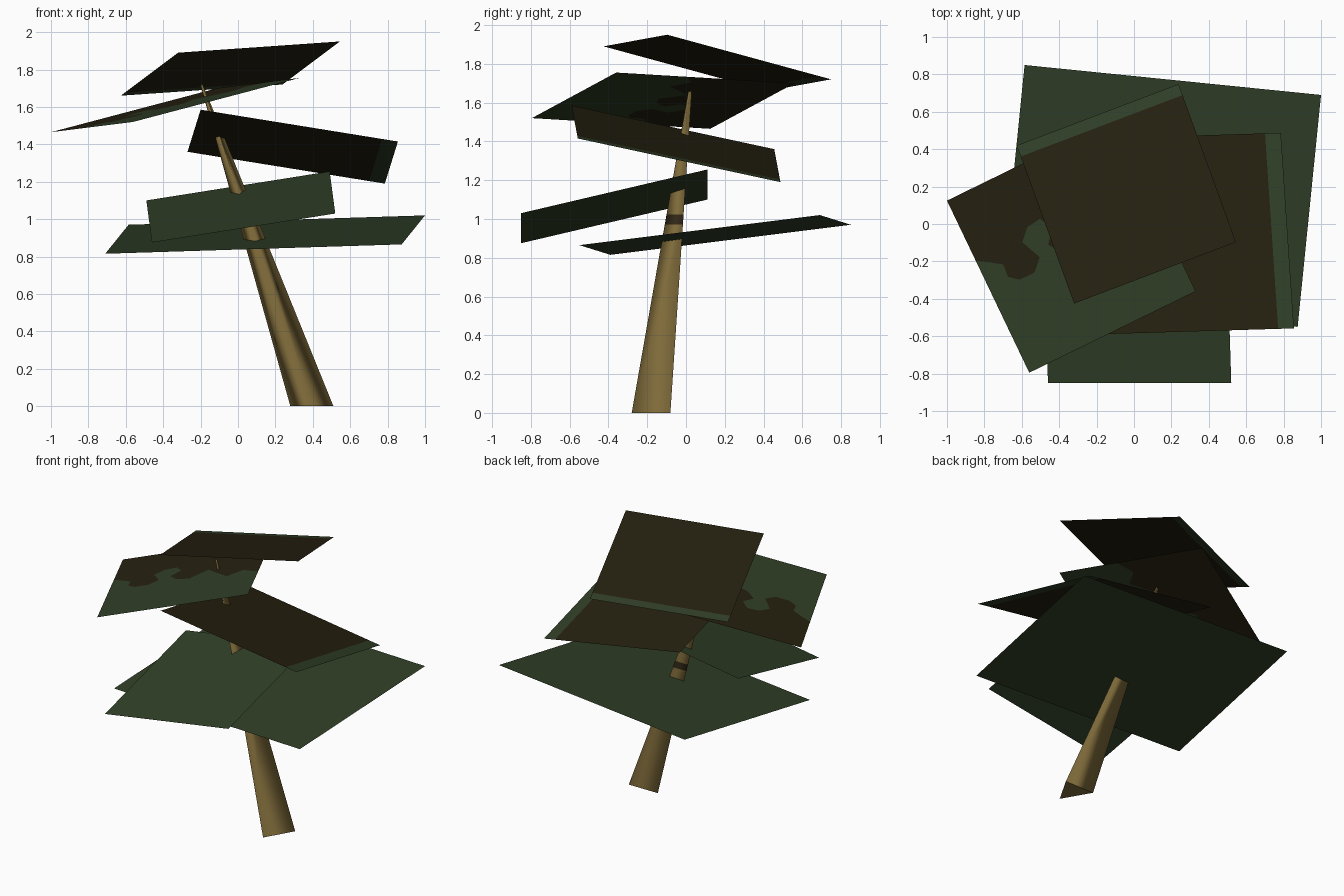
import bpy
import bmesh
from math import sin, cos, tau, pi
from mathutils import Vector

cube = bpy.data.objects.get("Cube")
if cube:
    bpy.data.objects.remove(cube, do_unlink=True)


def material(name, rgb):
    m = bpy.data.materials.new(name)
    m.use_nodes = True
    m.diffuse_color = (*rgb, 1)
    bsdf = m.node_tree.nodes["Principled BSDF"]
    bsdf.inputs["Base Color"].default_value = (*rgb, 1)
    bsdf.inputs["Roughness"].default_value = 0.9
    return m


GREEN = material("leaf_green", (0.030, 0.050, 0.020))
BROWN = material("leaf_brown", (0.019, 0.015, 0.005))
BARK = material("bark_tan", (0.21, 0.145, 0.042))
DARK_BARK = material("bark_dark", (0.03, 0.02, 0.008))


def finish(bm, name, materials):
    mesh = bpy.data.meshes.new(name)
    bm.to_mesh(mesh)
    bm.free()
    for m in materials:
        mesh.materials.append(m)
    obj = bpy.data.objects.new(name, mesh)
    bpy.context.collection.objects.link(obj)
    return obj


def leaf(name, origin, u_corner, v_corner, border=None):
    """Flat square sheet; a border line in (u, v) parts brown from green."""
    o = Vector(origin)
    u, v = Vector(u_corner) - o, Vector(v_corner) - o
    bm = bmesh.new()

    def row(points):
        return [bm.verts.new(o + u * a + v * b) for a, b in points]

    near, far = row([(0, 0), (1, 0)]), row([(0, 1), (1, 1)])
    if border:
        line = row(border)
        bm.faces.new(near + line[::-1]).material_index = 1
        bm.faces.new(line + far[::-1])
    else:
        bm.faces.new(near + far[::-1])
    bm.normal_update()
    for f in bm.faces:
        if f.normal.z < 0:
            f.normal_flip()
    return finish(bm, name, [GREEN, BROWN])


# Leaf sheets from bottom to top
leaf("leaf_sheet_lowest", (-0.71, -0.39, 0.815), (0.875, -0.55, 0.865),
     (-0.585, 0.85, 0.97))
leaf("leaf_sheet_front", (-0.46, -0.85, 0.875), (0.52, -0.85, 1.03),
     (-0.49, 0.11, 1.10))
leaf("leaf_sheet_left", (-0.27, 0.455, 1.36), (-0.2, -0.59, 1.585),
     (0.785, 0.487, 1.19), [(0, 0.92), (1, 0.92)])
wavy = [(0, 0.35), (0.065, 0.39), (0.125, 0.43), (0.12, 0.5), (0.17, 0.54),
        (0.26, 0.54), (0.32, 0.48), (0.27, 0.37), (0.33, 0.31), (0.41, 0.3),
        (0.45, 0.37), (0.39, 0.44), (0.44, 0.51), (0.53, 0.54), (0.64, 0.43),
        (0.79, 0.6), (0.89, 0.53), (1, 0.6)]
leaf("leaf_sheet_right", (-1, 0.125, 1.465), (-0.11, 0.56, 1.70),
     (-0.56, -0.795, 1.52), wavy)
leaf("leaf_sheet_top", (-0.32, -0.425, 1.89), (0.545, -0.097, 1.95),
     (-0.627, 0.42, 1.66), [(0, 0.93), (1, 0.93)])

# Leaning three-sided trunk, tapering to a near point, with a dark band
bm = bmesh.new()
base, tip = Vector((0.395, -0.147, 0)), Vector((-0.195, 0.03, 1.72))
rings = []
for t in (0, 0.565, 0.595, 1):
    c, r = base.lerp(tip, t), 0.133 * (1 - t) + 0.008 * t
    rings.append([bm.verts.new(c + Vector((cos(a), sin(a), 0)) * r)
                  for a in (i * tau / 3 - pi / 2 for i in range(3))])
for k, (low, high) in enumerate(zip(rings, rings[1:])):
    for i in range(3):
        j = (i + 1) % 3
        f = bm.faces.new((low[i], low[j], high[j], high[i]))
        f.smooth = True
        f.material_index = 1 if k == 1 else 0
for cap in (rings[0][::-1], rings[-1]):
    for e in bm.faces.new(cap).edges:
        e.smooth = False
finish(bm, "trunk", [BARK, DARK_BARK])
